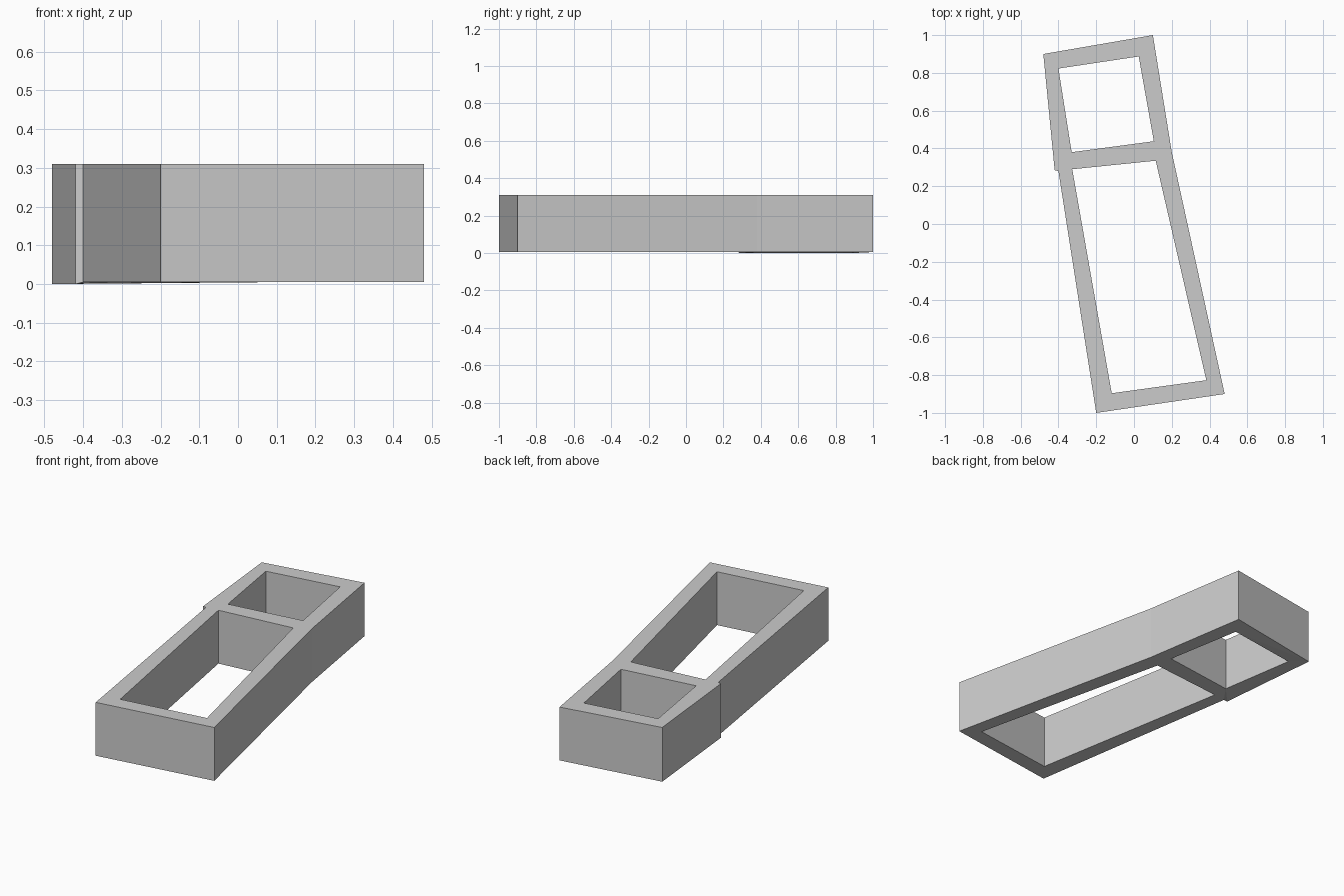
import bpy, bmesh

if "Cube" in bpy.data.objects:
    bpy.data.objects.remove(bpy.data.objects["Cube"])

BASE, TOP = 0.005, 0.31

# Plan outlines: outer wall, small back opening, long front opening
outer = [(-0.48, 0.90), (0.10, 1.0), (0.20, 0.38), (0.48, -0.90),
         (-0.20, -1.0), (-0.40, 0.28), (-0.42, 0.285)]
back_opening = [(-0.40, 0.823), (0.025, 0.887), (0.105, 0.438), (-0.33, 0.38)]
front_opening = [(-0.327, 0.29), (0.115, 0.335), (0.383, -0.827), (-0.118, -0.896)]


def add_loop(bm, points):
    verts = [bm.verts.new((x, y, BASE)) for x, y in points]
    return [bm.edges.new((verts[i - 1], verts[i])) for i in range(len(verts))]


def extrude_plan(name, loops):
    bm = bmesh.new()
    edges = [e for pts in loops for e in add_loop(bm, pts)]
    bmesh.ops.triangle_fill(bm, edges=edges, use_beauty=True, normal=(0, 0, 1))
    up = bmesh.ops.extrude_face_region(bm, geom=bm.faces[:], use_keep_orig=True)
    for v in up["geom"]:
        if isinstance(v, bmesh.types.BMVert):
            v.co.z = TOP
    # Underside dips slightly to the ground at the notch side
    for v in bm.verts:
        if v.co.z < TOP / 2 and v.co.x < -0.41:
            v.co.z = 0
    bmesh.ops.recalc_face_normals(bm, faces=bm.faces[:])
    mesh = bpy.data.meshes.new(name)
    bm.to_mesh(mesh)
    bm.free()
    obj = bpy.data.objects.new(name, mesh)
    bpy.context.collection.objects.link(obj)
    return obj


# Two-bay walled frame
extrude_plan("two_bay_frame", [outer, back_opening, front_opening])
